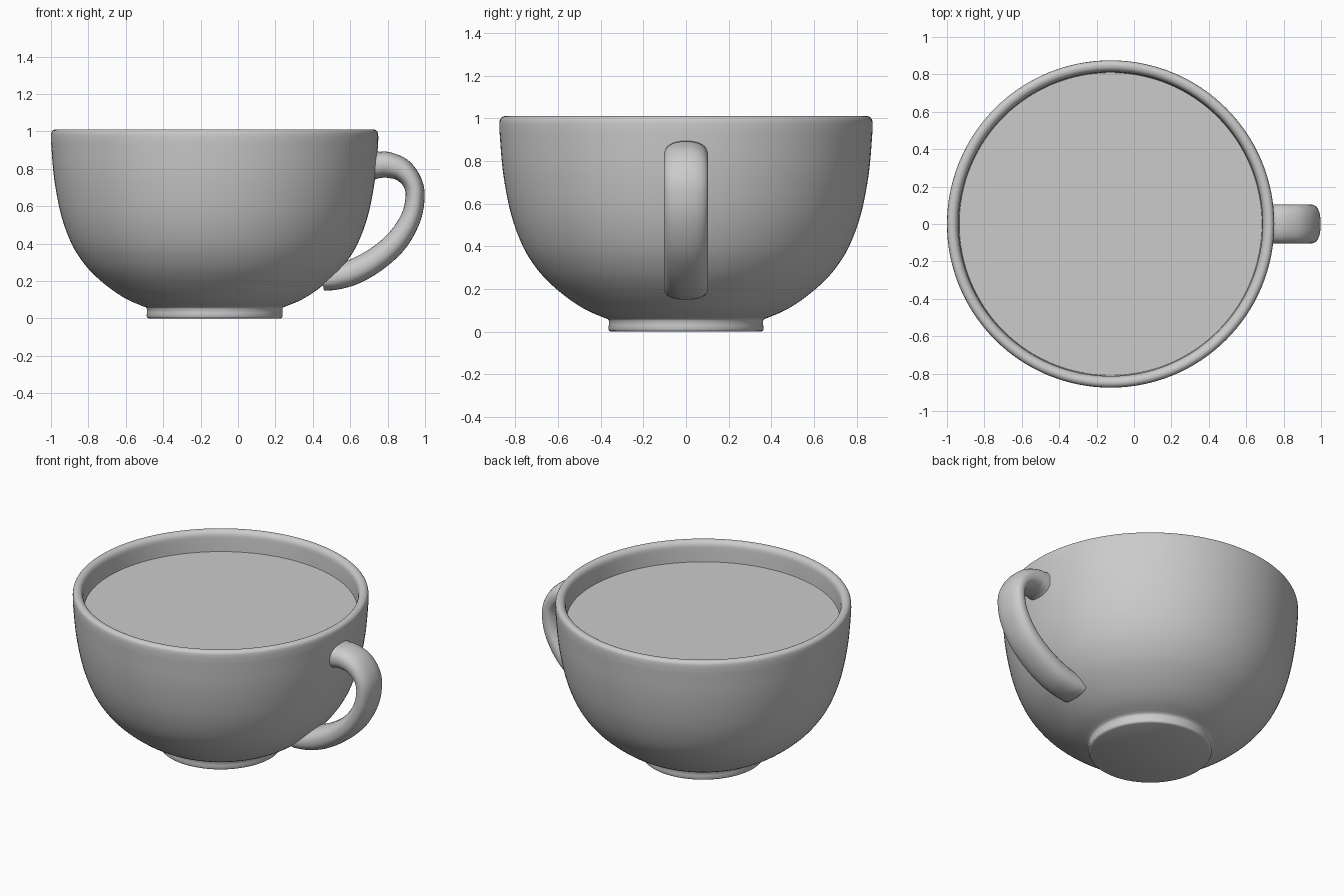
import bpy, bmesh, math
from mathutils import Vector

if "Cube" in bpy.data.objects:
    bpy.data.objects.remove(bpy.data.objects["Cube"])

CX = -0.125  # cup axis


def spline(pts, n):
    """Catmull-Rom interpolation through points of any dimension."""
    pts = [Vector(p) for p in pts]
    ext = [2 * pts[0] - pts[1]] + pts + [2 * pts[-1] - pts[-2]]
    out = []
    for i in range(1, len(ext) - 2):
        a, b, c, d = ext[i - 1:i + 3]
        for k in range(n):
            t = k / n
            out.append(0.5 * (2 * b + (c - a) * t + (2 * a - 5 * b + 4 * c - d) * t * t
                              + (3 * b - a - 3 * c + d) * t ** 3))
    return out + [pts[-1]]


def skin(name, rings, angle=40):
    """Bridge closed rings of equal size and cap both ends."""
    bm = bmesh.new()
    loops = [[bm.verts.new(p) for p in r] for r in rings]
    n = len(loops[0])
    for a, b in zip(loops, loops[1:]):
        for i in range(n):
            j = (i + 1) % n
            bm.faces.new((a[i], a[j], b[j], b[i]))
    bm.faces.new(loops[0])
    bm.faces.new(loops[-1])
    bmesh.ops.recalc_face_normals(bm, faces=bm.faces)
    me = bpy.data.meshes.new(name)
    bm.to_mesh(me)
    bm.free()
    ob = bpy.data.objects.new(name, me)
    bpy.context.collection.objects.link(ob)
    bpy.ops.object.select_all(action='DESELECT')
    ob.select_set(True)
    bpy.context.view_layer.objects.active = ob
    bpy.ops.object.shade_smooth_by_angle(angle=math.radians(angle))
    return ob


def circle(r, z, n=128):
    return [(CX + r * math.cos(2 * math.pi * i / n), r * math.sin(2 * math.pi * i / n), z)
            for i in range(n)]


# Cup: foot, bowl outside, rounded rim, bowl inside
foot = [(0.352, 0), (0.36, 0.004), (0.364, 0.012), (0.362, 0.03), (0.362, 0.052), (0.368, 0.06)]
bowl = spline([(0.385, 0.066), (0.46, 0.098), (0.54, 0.147), (0.63, 0.22), (0.70, 0.296),
               (0.765, 0.40), (0.82, 0.55), (0.857, 0.74), (0.873, 0.92), (0.875, 0.965)], 4)
rim = spline([(0.875, 0.975), (0.872, 0.995), (0.862, 1.007), (0.847, 1.011),
              (0.829, 1.005), (0.817, 0.988), (0.813, 0.965)], 3)
inside = spline([(0.811, 0.9), (0.795, 0.74), (0.755, 0.55), (0.64, 0.32), (0.47, 0.16),
                 (0.3, 0.1), (0.02, 0.08)], 4)
skin("cup", [circle(r, z) for r, z in foot + bowl + rim + inside])

# Drink surface
skin("drink", [circle(0.80, 0.86), circle(0.8115, 0.88)], 20)

# Handle: path points hold x, z and half thickness
path = spline([(0.715, 0.821, 0.085), (0.755, 0.821, 0.071), (0.80, 0.821, 0.069),
               (0.872, 0.797, 0.062), (0.927, 0.738, 0.053), (0.947, 0.66, 0.051),
               (0.925, 0.54, 0.054), (0.85, 0.415, 0.061), (0.74, 0.317, 0.065),
               (0.62, 0.25, 0.068), (0.52, 0.218, 0.065), (0.45, 0.205, 0.056)], 6)
rings = []
for i, (x, z, h) in enumerate(path):
    d = (path[min(i + 1, len(path) - 1)] - path[max(i - 1, 0)]).xy.normalized()
    ring = []
    for k in range(32):
        a = 2 * math.pi * k / 32
        c, s = math.cos(a), math.sin(a)
        y = 0.104 * math.copysign(abs(c) ** 0.85, c)
        t = h * math.copysign(abs(s) ** 0.85, s)
        ring.append((x - d.y * t, y, z + d.x * t))
    rings.append(ring)
skin("handle", rings)
